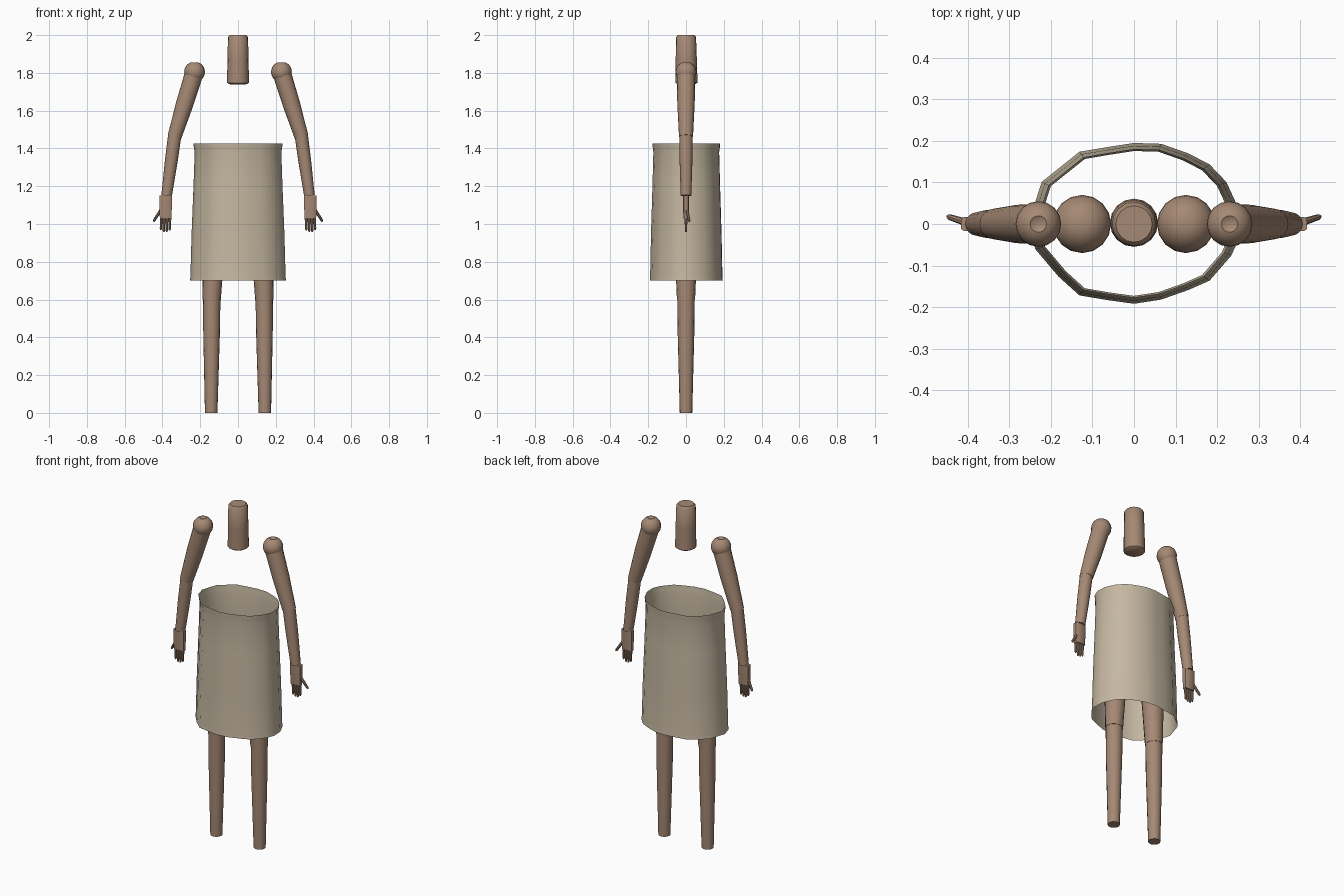
import bpy, bmesh, math
from mathutils import Vector

if "Cube" in bpy.data.objects:
    bpy.data.objects.remove(bpy.data.objects["Cube"])


def material(name, rgb):
    m = bpy.data.materials.new(name)
    m.use_nodes = True
    m.diffuse_color = (*rgb, 1)
    m.node_tree.nodes["Principled BSDF"].inputs["Base Color"].default_value = (*rgb, 1)
    return m


skin = material("brown wood", (0.38, 0.25, 0.175))
cloth = material("beige cloth", (0.56, 0.48, 0.36))


def finish(name, bm, mat, angle=40):
    bmesh.ops.recalc_face_normals(bm, faces=bm.faces)
    mesh = bpy.data.meshes.new(name)
    bm.to_mesh(mesh)
    bm.free()
    mesh.materials.append(mat)
    ob = bpy.data.objects.new(name, mesh)
    bpy.context.collection.objects.link(ob)
    bpy.ops.object.select_all(action='DESELECT')
    ob.select_set(True)
    bpy.context.view_layer.objects.active = ob
    bpy.ops.object.shade_smooth_by_angle(angle=math.radians(angle))
    return ob


def loft(bm, rings, caps=True):
    loops = [[bm.verts.new(p) for p in ring] for ring in rings]
    for a, b in zip(loops, loops[1:]):
        for i in range(len(a)):
            j = (i + 1) % len(a)
            bm.faces.new((a[i], a[j], b[j], b[i]))
    if caps:
        bm.faces.new(loops[0])
        bm.faces.new(loops[-1])


def limb(name, start, end, profile, sides=16):
    """Round limb along start-end; profile holds (fraction, radius)."""
    a, b = Vector(start), Vector(end)
    turn = (b - a).to_track_quat('Z', 'Y')
    circle = [2 * math.pi * i / sides for i in range(sides)]
    rings = [[a.lerp(b, t) + turn @ Vector((r * math.cos(c), r * math.sin(c), 0))
              for c in circle] for t, r in profile]
    bm = bmesh.new()
    loft(bm, rings)
    return finish(name, bm, skin)


def ball(name, centre, r, dimple=False):
    """Joint ball, with an optional shallow socket in its crown."""
    steps = [math.pi * i / 12 for i in range(1, 12)]
    profile = [((1 - math.cos(s)) / 2, r * math.sin(s)) for s in steps]
    if dimple:
        profile = profile[:-1] + [(0.96, 0.36 * r), (0.91, 0.18 * r)]
    c, up = Vector(centre), Vector((0, 0, r))
    return limb(name, c - up, c + up, profile)


# Neck post with softened rims
limb("neck", (0, 0.003, 1.74), (0, 0, 2),
     [(0, 0.046), (0.03, 0.058), (0.5, 0.056), (0.96, 0.053), (1, 0.044)])

for side, s in (("left", 1), ("right", -1)):
    # Arm
    shoulder, elbow, wrist = (s * .23, 0, 1.805), (s * .336, 0, 1.462), (s * .378, 0, 1.15)
    ball(side + "_shoulder", shoulder, 0.055, True)
    limb(side + "_upper_arm", shoulder, elbow, [(0, .049), (0.5, .046), (1, .037)])
    limb(side + "_forearm", elbow, wrist, [(-0.02, .035), (0.4, .034), (1, .028)])

    # Palm
    bm = bmesh.new()
    rings = []
    for z, w, d in ((1.15, .033, .017), (1.1, .033, .017), (1.03, .031, .013)):
        rings.append([(s * .383 + w * x, d * y, z)
                      for x, y in ((-1, -.7), (-.8, -1), (.8, -1), (1, -.7),
                                   (1, .7), (.8, 1), (-.8, 1), (-1, .7))])
    loft(bm, rings)
    finish(side + "_palm", bm, skin)

    # Fingers and thumb
    for i, tip in enumerate((.965, .957, .957, .968)):
        x = s * (.36 + .0155 * i)
        limb(f"{side}_finger_{i + 1}", (x, 0, 1.04), (x + s * .002, 0, tip),
             [(0, .0075), (0.9, .006), (1, .004)], 8)
    limb(side + "_thumb", (s * .408, .005, 1.075), (s * .448, .018, 1.013),
         [(0, .009), (0.9, .007), (1, .004)], 8)

    # Leg
    hip, knee, ankle = (s * .125, 0, 1.05), (s * .139, 0, .6), (s * .142, 0, 0)
    ball(side + "_hip", hip, 0.07)
    limb(side + "_thigh", hip, knee, [(0, .068), (0.5, .058), (1, .048)])
    limb(side + "_shin", knee, ankle, [(-0.01, .046), (0.3, .044), (1, .033)])

# Skirt: uneven oval cloth tube, open at both ends
oval = [(0, .193), (.065, .191), (.13, .168), (.18, .142), (.22, .1), (.25, .035),
        (.252, -.03), (.232, -.075), (.18, -.135), (.13, -.157), (.065, -.18),
        (0, -.19), (-.065, -.181), (-.13, -.17), (-.18, -.125), (-.235, -.06),
        (-.252, 0), (-.22, .1), (-.13, .172), (-.065, .183)]
levels = [(.7, 1.01), (.72, 1), (.95, .975), (1.2, .935), (1.38, .91), (1.4, .925), (1.425, .935)]
bm = bmesh.new()
loft(bm, [[(x * k, y * k, z) for x, y in oval] for z, k in levels], caps=False)
finish("skirt", bm, cloth, 60)
